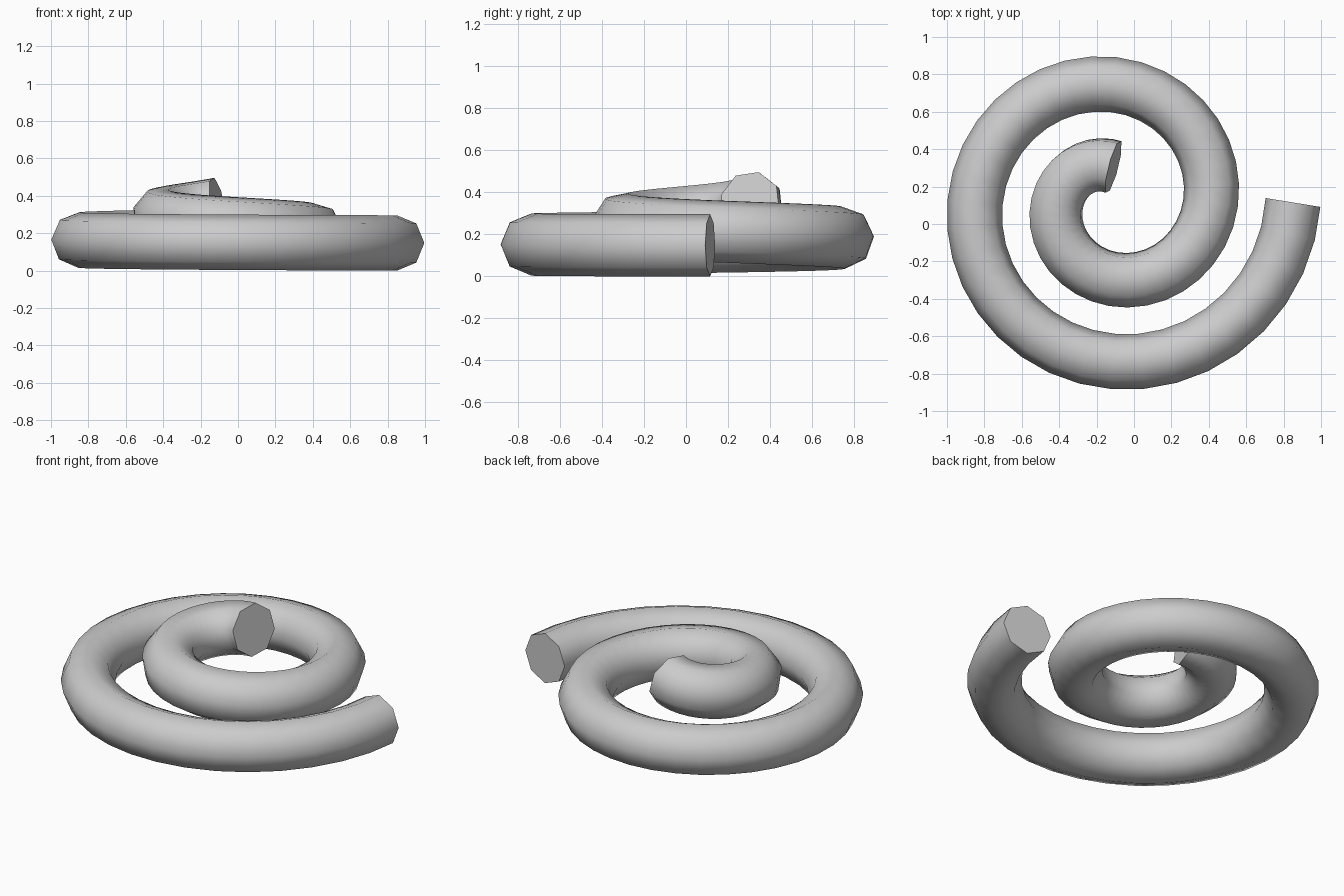
import bpy, bmesh, math

if "Cube" in bpy.data.objects:
    bpy.data.objects.remove(bpy.data.objects["Cube"])

TURNS = 1.75
POINTS = 64
TUBE_RADIUS = 0.148


def spiral_point(t):
    """Inward clockwise spiral that rises gently toward its middle."""
    angle = -2 * math.pi * TURNS * t
    radius = 0.96 - 0.77 * t
    return (-0.11 + radius * math.cos(angle),
            0.115 + radius * math.sin(angle),
            0.148 + 0.207 * t * t)


# Spiral path swept with an eight-sided profile and closed ends
curve = bpy.data.curves.new("spiral_tube", "CURVE")
curve.dimensions = "3D"
curve.twist_mode = "MINIMUM"
curve.bevel_depth = TUBE_RADIUS
curve.bevel_resolution = 2
curve.use_fill_caps = True
spline = curve.splines.new("POLY")
spline.points.add(POINTS - 1)
for i, p in enumerate(spline.points):
    p.co = (*spiral_point(i / (POINTS - 1)), 1)

tube = bpy.data.objects.new("spiral_tube", curve)
bpy.context.collection.objects.link(tube)
bpy.context.view_layer.objects.active = tube
tube.select_set(True)
bpy.ops.object.convert(target="MESH")
tube = bpy.context.object

# Weld the end caps
bm = bmesh.new()
bm.from_mesh(tube.data)
bmesh.ops.remove_doubles(bm, verts=bm.verts, dist=0.0005)
bmesh.ops.recalc_face_normals(bm, faces=bm.faces)
bm.to_mesh(tube.data)
bm.free()

# Smooth tube with crisp end faces
bpy.ops.object.shade_smooth_by_angle(angle=math.radians(60))
